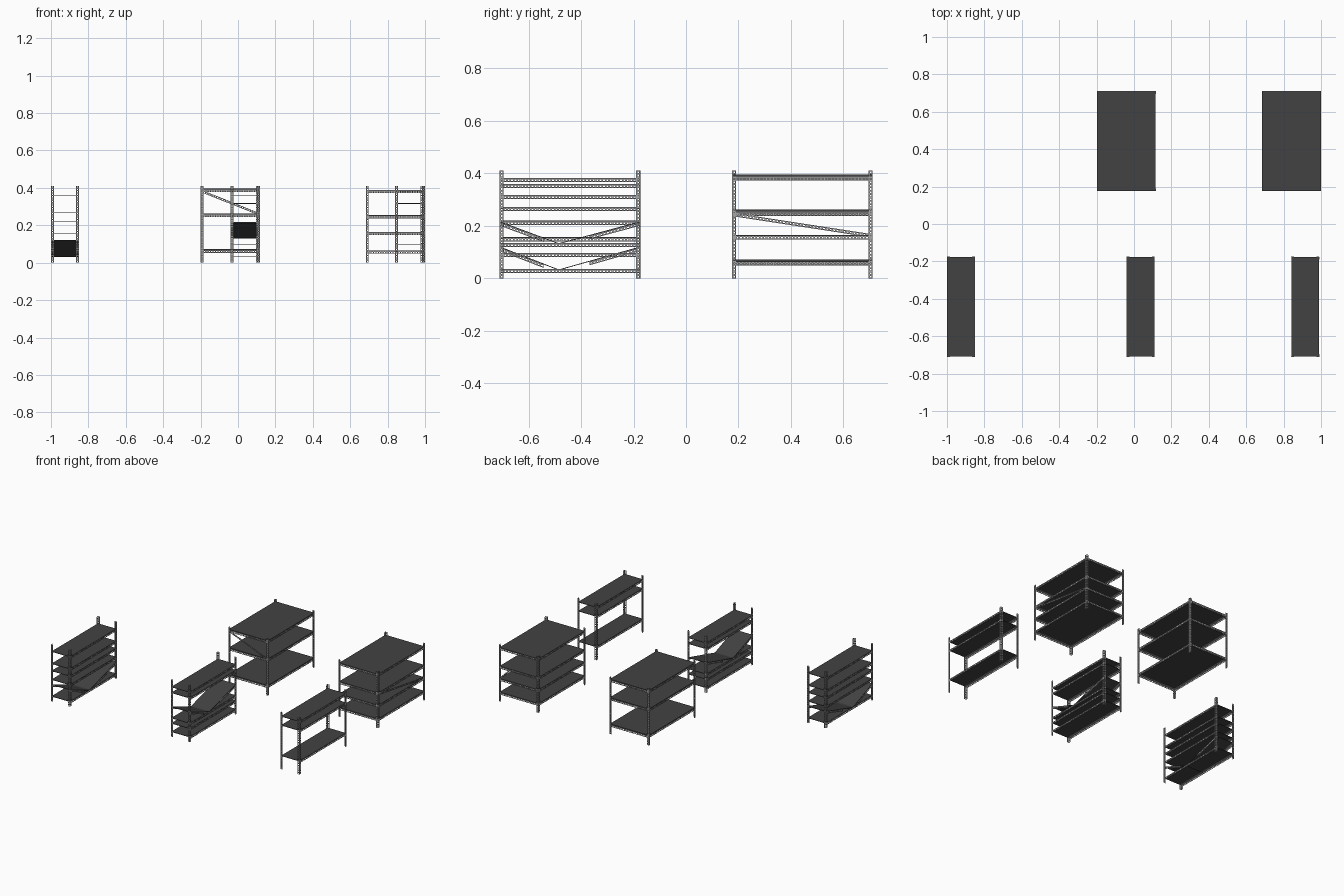
import bpy, bmesh
from mathutils import Vector as V

if "Cube" in bpy.data.objects:
    bpy.data.objects.remove(bpy.data.objects["Cube"])

POST_W, BEAM_H, PITCH, TOP = 0.015, 0.013, 0.013, 0.411


def material(name, c):
    m = bpy.data.materials.new(name)
    m.diffuse_color = (c, c, c, 1)
    m.use_nodes = True
    m.node_tree.nodes["Principled BSDF"].inputs["Base Color"].default_value = m.diffuse_color
    return m


STEEL = material("steel", 0.38)
DARK = material("dark_deck", 0.055)


def strip(bm, p0, p1, w, holes=True):
    # flat strip from p0 to p1, width vector w, with a row of rectangular holes
    p0, p1, w = V(p0), V(p1), V(w)
    n = max(1, round((p1 - p0).length / PITCH))
    ts = [0]
    if holes:
        for i in range(n):
            ts += [(i + 0.25) / n, (i + 0.75) / n]
    ts.append(1)
    us = (0, 0.3, 0.7, 1)
    g = [[bm.verts.new(p0.lerp(p1, t) + w * u) for u in us] for t in ts]
    for i in range(len(ts) - 1):
        for j in range(3):
            if holes and j == 1 and i % 2 == 1:
                continue
            bm.faces.new((g[i][j], g[i + 1][j], g[i + 1][j + 1], g[i][j + 1]))


def finish(bm, name, mat, thickness):
    bmesh.ops.remove_doubles(bm, verts=bm.verts, dist=1e-5)
    bmesh.ops.recalc_face_normals(bm, faces=bm.faces)
    me = bpy.data.meshes.new(name)
    bm.to_mesh(me)
    bm.free()
    ob = bpy.data.objects.new(name, me)
    bpy.context.collection.objects.link(ob)
    me.materials.append(mat)
    if thickness:
        s = ob.modifiers.new("thickness", "SOLIDIFY")
        s.thickness, s.offset = thickness, 0
    return ob


def beam(bm, p0, p1, inward):
    # angle beam: perforated upright flange and plain top flange
    strip(bm, p0, p1, (0, 0, -BEAM_H))
    strip(bm, p0, p1, V(inward) * BEAM_H, holes=False)


def plate(name, x0, x1, a, b, t):
    # deck plate between (y, z) points a and b
    bm = bmesh.new()
    q = [(x0, *a), (x1, *a), (x1, *b), (x0, *b)]
    bm.faces.new([bm.verts.new(p) for p in q])
    finish(bm, name, DARK, t)


def rack(name, x0, x1, y0, y1, levels, end_beams, deck_t, broken=None):
    # four perforated angle posts
    bm = bmesh.new()
    for x, sx in ((x0, 1), (x1, -1)):
        for y, sy in ((y0, 1), (y1, -1)):
            strip(bm, (x, y, 0), (x, y, TOP), (sx * POST_W, 0, 0))
            strip(bm, (x, y, 0), (x, y, TOP), (0, sy * POST_W, 0))
    finish(bm, name + "_posts", STEEL, 0.0012)

    # beams, just inside the posts
    e = 0.0015
    a0, a1, b0, b1 = x0 + e, x1 - e, y0 + e, y1 - e
    bm = bmesh.new()
    for z in levels:
        beam(bm, (a0, b0, z), (a0, b1, z), (1, 0, 0))
        beam(bm, (a1, b0, z), (a1, b1, z), (-1, 0, 0))
        if end_beams:
            beam(bm, (a0, b0, z), (a1, b0, z), (0, 1, 0))
            beam(bm, (a0, b1, z), (a1, b1, z), (0, -1, 0))
    if broken:
        # collapsed shelf: snapped beam stubs and a folded deck
        zt, zb = broken
        mid = V((0, -0.485, zb))
        for yy, f in ((b0, 0.74), (b1, 0.62)):
            end = V((0, yy, zt))
            tip = end.lerp(mid, f)
            for x, s in ((a0, 1), (a1, -1)):
                beam(bm, (x, yy, zt), (x, tip.y, tip.z), (s, 0, 0))
            plate(name + "_broken_deck", a0, a1, (yy, zt + 0.002), (mid.y, zb + 0.002), 0.003)
    finish(bm, name + "_beams", STEEL, 0.0012)

    # decks
    for z in levels:
        h = z + deck_t / 2
        plate(name + "_deck", a0, a1, (b0, h), (b1, h), deck_t)


def brace(name, p0, p1):
    bm = bmesh.new()
    strip(bm, p0, p1, (0, 0, -BEAM_H))
    finish(bm, name, STEEL, 0.0012)


# narrow racks at the front
Y0, Y1 = -0.71, -0.175
rack("narrow_rack_left", -1.0, -0.85, Y0, Y1,
     (0.357, 0.269, 0.217, 0.154, 0.033), False, 0.003, (0.117, 0.03))
rack("narrow_rack_middle", -0.04, 0.11, Y0, Y1,
     (0.357, 0.315, 0.132, 0.094, 0.033), False, 0.003, (0.213, 0.13))
rack("narrow_rack_right", 0.84, 0.99, Y0, Y1,
     (0.38, 0.315, 0.094), False, 0.003)

# wide racks at the back
W0, W1 = 0.176, 0.711
rack("wide_rack_middle", -0.2, 0.116, W0, W1, (0.39, 0.257, 0.066), True, 0.006)
rack("wide_rack_right", 0.684, 1.0, W0, W1, (0.385, 0.25, 0.161, 0.062), True, 0.004)

# diagonal braces
brace("end_brace", (-0.198, W0 + 0.003, 0.39), (0.114, W0 + 0.003, 0.266))
brace("side_brace", (0.997, W0, 0.25), (0.997, W1, 0.168))
